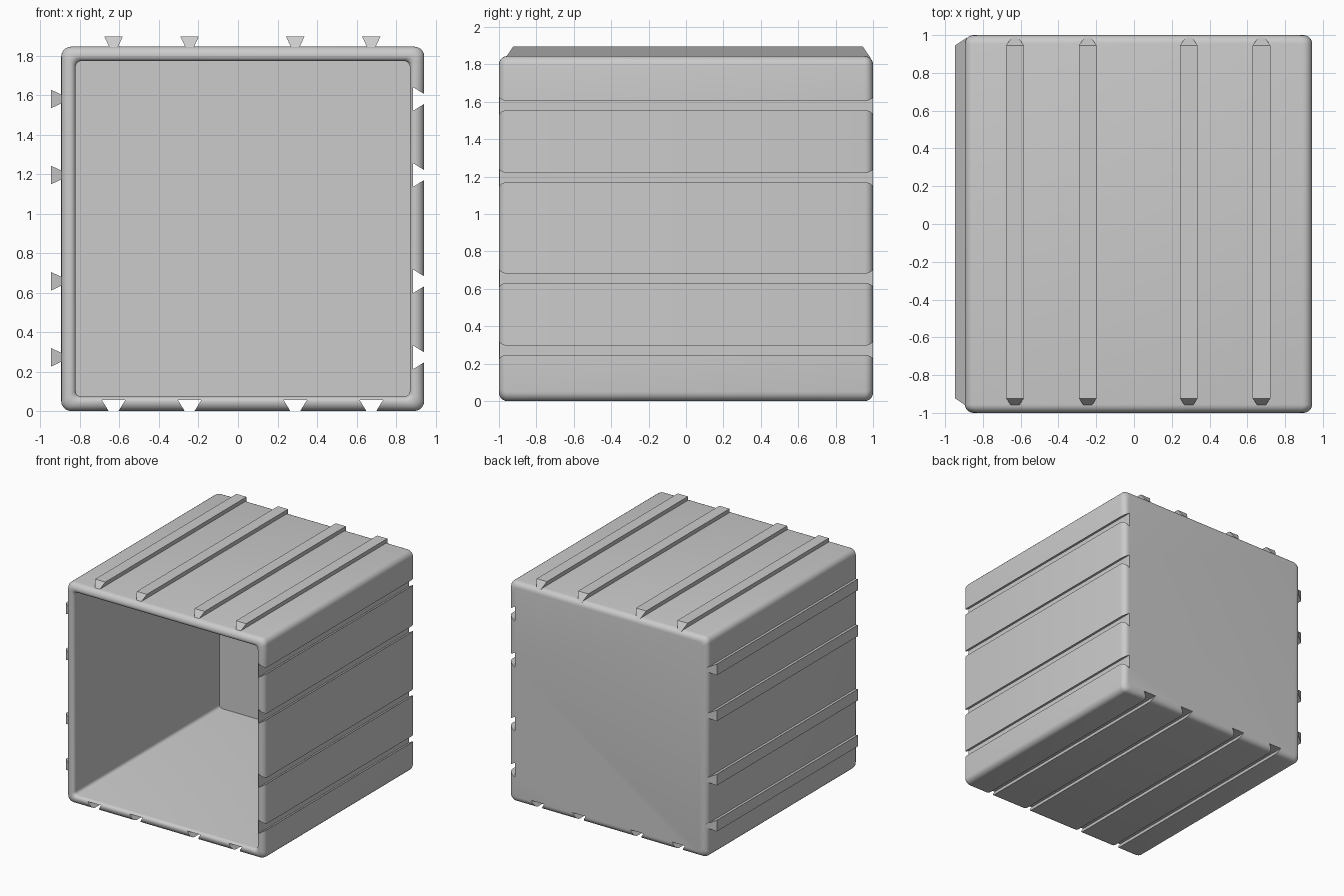
import bpy
import bmesh
from math import sin, cos, pi

if "Cube" in bpy.data.objects:
    bpy.data.objects.remove(bpy.data.objects["Cube"])

LEFT, RIGHT, BOTTOM, TOP = -0.895, 0.943, 0.0, 1.845
WALL, OUTER_R, RIM_R = 0.073, 0.045, 0.028
ARC = 5
ACROSS = (-0.63, -0.245, 0.29, 0.675)     # rail positions along x
UPWARD = (0.272, 0.657, 1.195, 1.58)      # rail positions along z

grey = bpy.data.materials.new("plain grey")
grey.use_nodes = True
COLOUR = (0.6, 0.6, 0.6, 1)
grey.diffuse_color = COLOUR
grey.node_tree.nodes["Principled BSDF"].inputs["Base Color"].default_value = COLOUR


def make_object(name, bm):
    bmesh.ops.recalc_face_normals(bm, faces=bm.faces)
    mesh = bpy.data.meshes.new(name)
    bm.to_mesh(mesh)
    bm.free()
    mesh.materials.append(grey)
    obj = bpy.data.objects.new(name, mesh)
    bpy.context.collection.objects.link(obj)
    return obj


def rounded_loop(bm, inset, y):
    """Ring of vertices: a rounded rectangle facing the front."""
    r = 0.05 - 0.3 * inset
    x0, x1 = LEFT + inset + r, RIGHT - inset - r
    z0, z1 = BOTTOM + inset + r, TOP - inset - r
    ring = []
    for k, (cx, cz) in enumerate(((x1, z1), (x0, z1), (x0, z0), (x1, z0))):
        for i in range(ARC + 1):
            a = (k + i / ARC) * pi / 2
            ring.append(bm.verts.new((cx + r * cos(a), y, cz + r * sin(a))))
    return ring


def arc(cx, cy, r, start, end):
    angles = [start + (end - start) * i / ARC for i in range(ARC + 1)]
    return [(cx + r * cos(a), cy + r * sin(a)) for a in angles]


def dovetail(bm, place, low, high):
    """Tapered bar; low and high are (height, half width, y start, y end)."""
    rings = []
    for h, w, y0, y1 in (low, high):
        rings.append([bm.verts.new(place(u, h, y))
                      for u, y in ((-w, y0), (w, y0), (w, y1), (-w, y1))])
    a, b = rings
    bm.faces.new(a)
    bm.faces.new(b)
    for i in range(4):
        j = (i + 1) % 4
        bm.faces.new((a[i], a[j], b[j], b[i]))


# Open box: wall section (inset, y) swept around a rounded rectangle
section = arc(OUTER_R, 1 - OUTER_R, OUTER_R, pi / 2, pi)
section += arc(OUTER_R, -1 + OUTER_R, OUTER_R, pi, 1.5 * pi)
section += arc(WALL - RIM_R, -1 + RIM_R, RIM_R, -pi / 2, 0)
section.append((WALL, 1 - WALL))
bm = bmesh.new()
loops = [rounded_loop(bm, d, y) for d, y in section]
for a, b in zip(loops, loops[1:]):
    for i in range(len(a)):
        j = (i + 1) % len(a)
        bm.faces.new((a[i], a[j], b[j], b[i]))
bm.faces.new(loops[0])
bm.faces.new(loops[-1])
box = make_object("open_box", bm)

# Slots in the underside and the right wall, narrow at the mouth
bm = bmesh.new()
mouth, floor = (-0.01, 0.019, -1.1, 1.1), (0.057, 0.06, -1.1, 1.1)
for c in ACROSS:
    dovetail(bm, lambda u, h, y: (c + u, y, BOTTOM + h), mouth, floor)
for c in UPWARD:
    dovetail(bm, lambda u, h, y: (RIGHT - h, y, c + u), mouth, floor)
cutter = make_object("slot_cutter", bm)
cutter.hide_render = True

bpy.context.view_layer.objects.active = box
cut = box.modifiers.new("slots", "BOOLEAN")
cut.operation = "DIFFERENCE"
cut.solver = "EXACT"
cut.object = cutter
bpy.ops.object.modifier_apply(modifier=cut.name)
bpy.data.objects.remove(cutter)

bpy.ops.object.select_all(action="DESELECT")
box.select_set(True)
bpy.ops.object.shade_smooth_by_angle(angle=pi / 6)

# Matching rails on the top and the left wall, wide on the outside
foot, crown = (-0.012, 0.017, -0.967, 0.988), (0.052, 0.047, -0.923, 0.945)
for n, c in enumerate(ACROSS, 1):
    bm = bmesh.new()
    dovetail(bm, lambda u, h, y: (c + u, y, TOP + h), foot, crown)
    make_object(f"top_rail_{n}", bm)
for n, c in enumerate(UPWARD, 1):
    bm = bmesh.new()
    dovetail(bm, lambda u, h, y: (LEFT - h, y, c + u), foot, crown)
    make_object(f"side_rail_{n}", bm)
